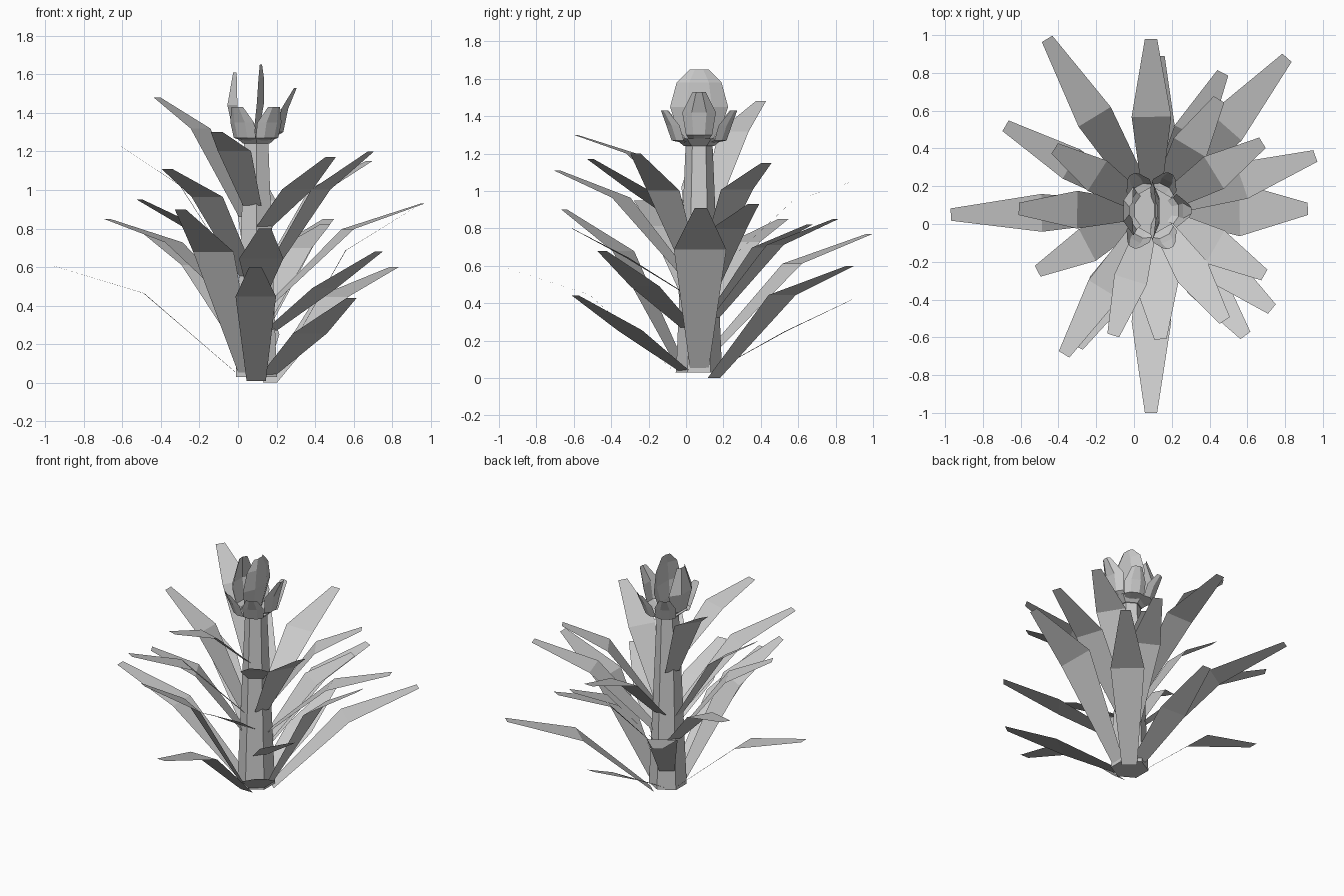
import bpy, bmesh
from mathutils import Vector

if "Cube" in bpy.data.objects:
    bpy.data.objects.remove(bpy.data.objects["Cube"])

CX, CY = 0.095, 0.07   # stem axis


def make_object(name, verts, faces):
    mesh = bpy.data.meshes.new(name)
    mesh.from_pydata(verts, [], faces)
    mesh.update()
    obj = bpy.data.objects.new(name, mesh)
    bpy.context.collection.objects.link(obj)
    return obj


def ribbon(name, points, widths, side, cup=0.0, inward=Vector()):
    """Low-poly blade along points; cup pulls its two edges inward."""
    verts, faces = [], []
    for p, w in zip(points, widths):
        row = [p - side * w / 2, p + side * w / 2]
        if cup:
            row = [row[0] + inward * cup * w, p - side * w * .22,
                   p + side * w * .22, row[1] + inward * cup * w]
        verts += row
    n = len(verts) // len(points)
    for i in range(len(points) - 1):
        for j in range(n - 1):
            a = i * n + j
            faces.append((a, a + 1, a + n + 1, a + n))
    return make_object(name, verts, faces)


# Tapering six-sided stem and flower cup
def hex_cone(name, z0, z1, r0, r1):
    bpy.ops.mesh.primitive_cone_add(vertices=6, radius1=r0, radius2=r1,
                                    depth=z1 - z0, location=(CX, CY, (z0 + z1) / 2))
    bpy.context.object.name = name


hex_cone("stem", 0.03, 1.25, 0.123, 0.072)
hex_cone("flower_cup", 1.24, 1.28, 0.08, 0.13)

ARCH, STRAIGHT = 0.74, 0.54   # share of the rise reached at the middle
# Leaves: tip x, y, z, base height, middle width, bend
leaves = [
    (0.09, -1.00, .60, .01, .21, ARCH), (-.97, .05, .61, .05, .20, ARCH),
    (0.81, 0.88, .60, .00, .22, ARCH), (-.46, 0.98, .77, .16, .20, ARCH),
    (0.59, -.59, .44, .04, .22, STRAIGHT), (0.73, -.45, .68, .27, .20, STRAIGHT),
    (0.92, 0.08, .91, .05, .28, ARCH), (-.30, -.65, .90, .05, .24, ARCH),
    (0.14, -.61, .80, .46, .23, STRAIGHT), (0.47, 0.80, .85, .32, .20, ARCH),
    (0.45, 0.66, .82, .35, .20, ARCH), (-.68, 0.52, .85, .38, .18, ARCH),
    (-.51, -.25, .95, .42, .19, ARCH), (0.96, 0.36, .93, .42, .20, ARCH),
    (0.09, 0.98, 1.08, .56, .21, ARCH), (0.13, 0.89, .42, .05, .20, STRAIGHT),
    (-.37, -.69, 1.11, .55, .19, ARCH), (0.69, -.27, 1.20, .58, .20, .68),
    (0.68, 0.43, 1.15, .60, .20, ARCH), (0.48, -.51, 1.17, .81, .19, STRAIGHT),
    (-.61, 0.08, 1.23, .54, .20, .70), (-.11, -.59, 1.30, .92, .18, ARCH),
    (-.42, 0.40, 1.48, .86, .19, ARCH),
]
for i, (x, y, z, base, width, bend) in enumerate(leaves):
    out = Vector((x - CX, y - CY, 0)).normalized()
    side = Vector((-out.y, out.x, 0))
    start = Vector((CX, CY, base)) + out * (0.105 - 0.035 * base)
    tip = Vector((x, y, z))
    mid = start.lerp(tip, 0.50)
    mid.z = base + (z - base) * bend
    ribbon(f"leaf_{i + 1}", [start, mid, tip], [0.10, width, 0.065], side)


# Petals: direction, (radius, height) path, widths, cupping
def petal(name, direction, path, widths, cup=0.2):
    out = Vector((*direction, 0)).normalized()
    pts = [Vector((CX, CY, z)) + out * r for r, z in path]
    ribbon(name, pts, widths, Vector((-out.y, out.x, 0)), cup, -out)


petal("petal_right", (1, 0), [(.05, 1.25), (.14, 1.30), (.165, 1.42), (.21, 1.53)],
      [.07, .14, .18, .07])
petal("petal_left", (-1, 0), [(.05, 1.25), (.12, 1.30), (.15, 1.44), (.12, 1.61)],
      [.09, .20, .26, .09])
petal("petal_centre", (1, 0), [(.01, 1.25), (.02, 1.34), (.04, 1.45), (.04, 1.58), (.03, 1.65)],
      [.10, .24, .31, .24, .10], 0.12)
for sx, name in ((.5, "right"), (-.55, "left")):
    for sy, end in ((-1, "front"), (1, "back")):
        petal(f"petal_{end}_{name}", (sx, sy),
              [(.05, 1.25), (.15, 1.27), (.18, 1.35), (.22, 1.43)], [.07, .13, .14, .07])
